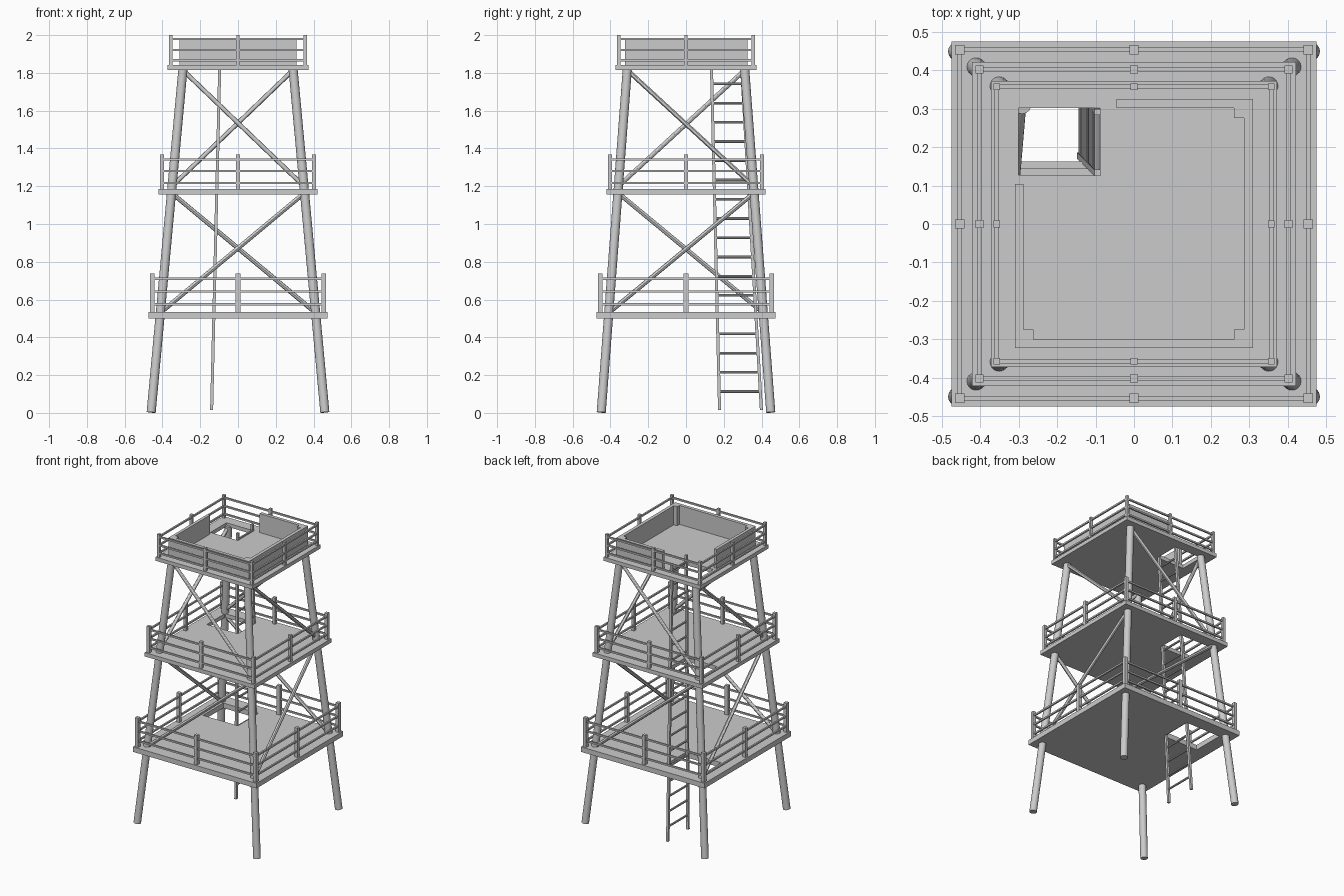
import bpy, bmesh
from mathutils import Vector, Matrix

if "Cube" in bpy.data.objects:
    bpy.data.objects.remove(bpy.data.objects["Cube"])


def finish(name, bm):
    bmesh.ops.recalc_face_normals(bm, faces=bm.faces)
    me = bpy.data.meshes.new(name)
    bm.to_mesh(me)
    bm.free()
    ob = bpy.data.objects.new(name, me)
    bpy.context.collection.objects.link(ob)
    return ob


def add_box(bm, lo, hi):
    lo, hi = Vector(lo), Vector(hi)
    m = Matrix.Translation((lo + hi) / 2) @ Matrix.Diagonal((*(hi - lo), 1))
    bmesh.ops.create_cube(bm, size=1, matrix=m)


def add_rod(bm, a, b, r, sides=12):
    a, b = Vector(a), Vector(b)
    m = Matrix.Translation((a + b) / 2) @ (b - a).to_track_quat('Z', 'Y').to_matrix().to_4x4()
    bmesh.ops.create_cone(bm, cap_ends=True, segments=sides, radius1=r, radius2=r,
                          depth=(b - a).length, matrix=m)


def add_beam(bm, a, b, w):
    # square-section beam, sheared so that its ends stay level
    a, b = Vector(a), Vector(b)
    corners = [(-w, -w), (w, -w), (w, w), (-w, w)]
    rings = [[bm.verts.new(p + Vector((x / 2, y / 2, 0))) for x, y in corners] for p in (a, b)]
    for ring in rings:
        bm.faces.new(ring)
    for i in range(4):
        j = (i + 1) % 4
        bm.faces.new((rings[0][i], rings[0][j], rings[1][j], rings[1][i]))


def smooth(ob):
    bpy.ops.object.select_all(action='DESELECT')
    ob.select_set(True)
    bpy.context.view_layer.objects.active = ob
    bpy.ops.object.shade_smooth_by_angle()


def leg_point(sx, sy, z):
    return Vector((sx * (0.46 - 0.0925 * z), sy * (0.449 - 0.076 * z), z))


# Splayed legs
for side, sx in (("left", -1), ("right", 1)):
    for end, sy in (("front", -1), ("back", 1)):
        bm = bmesh.new()
        add_rod(bm, leg_point(sx, sy, 0.003), leg_point(sx, sy, 1.825), 0.024, 20)
        smooth(finish(f"{end}_{side}_leg", bm))

# Single diagonal braces: rising right in the lower tier, falling right in the upper
ring = [(-1, -1), (1, -1), (1, 1), (-1, 1)]
faces = ["front", "right", "back", "left"]
for i, face in enumerate(faces):
    a, b = ring[i], ring[(i + 1) % 4]
    for tier, z0, z1 in (("lower", 0.53, 1.165), ("upper", 1.20, 1.815)):
        low, high = (a, b) if tier == "lower" else (b, a)
        bm = bmesh.new()
        add_rod(bm, leg_point(*low, z0), leg_point(*high, z1), 0.012)
        smooth(finish(f"{face}_{tier}_brace", bm))

# Decks with ladder opening, railing posts and three rails per side
levels = [  # name, half size, bottom, top, post centre, post width, post top, rail heights
    ("lower", 0.475, 0.50, 0.535, 0.453, 0.024, 0.738, (0.575, 0.643, 0.71)),
    ("middle", 0.422, 1.157, 1.184, 0.402, 0.021, 1.367, (1.217, 1.28, 1.342)),
    ("top", 0.372, 1.815, 1.841, 0.357, 0.018, 2.0, (1.867, 1.922, 1.98)),
]
for name, h, z0, z1, p, w, ztop, rails in levels:
    s = h / 0.372
    xs = [-h, -0.30 * s, -0.089 * s, h]
    ys = [-h, 0.127 * s, 0.302 * s, h]
    bm = bmesh.new()
    g = [[bm.verts.new((x, y, z0)) for y in ys] for x in xs]
    for i in range(3):
        for j in range(3):
            if (i, j) != (1, 1):
                bm.faces.new((g[i][j], g[i + 1][j], g[i + 1][j + 1], g[i][j + 1]))
    ext = bmesh.ops.extrude_face_region(bm, geom=bm.faces[:], use_keep_orig=True)
    for v in ext["geom"]:
        if isinstance(v, bmesh.types.BMVert):
            v.co.z = z1
    finish(f"{name}_deck", bm)

    bm = bmesh.new()
    for ix in (-1, 0, 1):
        for iy in (-1, 0, 1):
            if ix or iy:
                add_box(bm, (ix * p - w / 2, iy * p - w / 2, z1),
                        (ix * p + w / 2, iy * p + w / 2, ztop))
    finish(f"{name}_railing_posts", bm)

    bm = bmesh.new()
    t = 0.0055
    for z in rails:
        for sgn in (-1, 1):
            add_box(bm, (-p, sgn * p - t, z - t), (p, sgn * p + t, z + t))
            add_box(bm, (sgn * p - t, -p, z - t), (sgn * p + t, p, z + t))
    finish(f"{name}_rails", bm)

# Parapet panels around the lookout, open at the ladder corner
z0, z1 = 1.841, 1.973
for name, lo, hi in (
        ("front_panel", (-0.309, -0.323), (0.309, -0.300)),
        ("right_panel", (0.286, -0.300), (0.309, 0.302)),
        ("back_panel", (-0.046, 0.302), (0.309, 0.325)),
        ("left_panel", (-0.309, -0.300), (-0.288, 0.104)),
        ("front_left_corner_post", (-0.288, -0.300), (-0.262, -0.274)),
        ("front_right_corner_post", (0.260, -0.300), (0.286, -0.274)),
        ("back_right_corner_post", (0.260, 0.276), (0.286, 0.302))):
    bm = bmesh.new()
    add_box(bm, (*lo, z0), (*hi, z1))
    finish(name, bm)


# Leaning, tapering ladder
def ladder_point(back, z):
    k = z / 1.82
    y = 0.40 - 0.105 * k if back else 0.178 - 0.043 * k
    return Vector((-0.14 + 0.043 * k, y, z))


bm = bmesh.new()
for back in (0, 1):
    add_beam(bm, ladder_point(back, 0.015), ladder_point(back, 1.89), 0.016)
finish("ladder_rails", bm)
bm = bmesh.new()
for i in range(18):
    z = 0.113 + 0.1018 * i
    add_rod(bm, ladder_point(0, z), ladder_point(1, z), 0.007, 8)
smooth(finish("ladder_rungs", bm))
